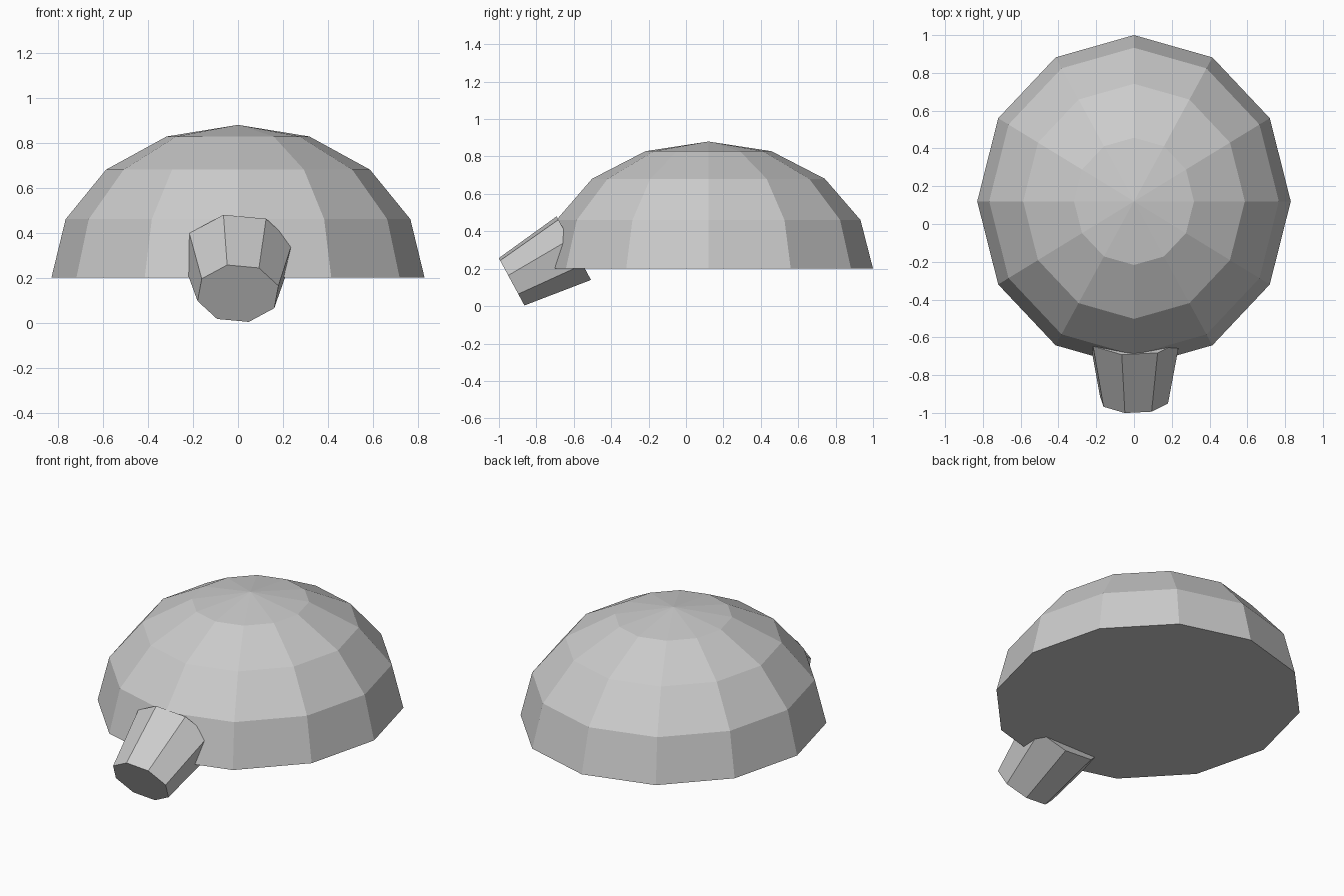
import bpy
import bmesh
from math import radians
from mathutils import Matrix

cube = bpy.data.objects.get("Cube")
if cube:
    bpy.data.objects.remove(cube, do_unlink=True)

# Single plain grey for the whole model
grey = bpy.data.materials.new("plain_grey")
grey.use_nodes = True
GREY = (0.6, 0.6, 0.6, 1)
grey.diffuse_color = GREY
grey.node_tree.nodes["Principled BSDF"].inputs["Base Color"].default_value = GREY


def finish(bm, name):
    """Turn a bmesh into a flat-shaded grey object."""
    bmesh.ops.recalc_face_normals(bm, faces=bm.faces)
    mesh = bpy.data.meshes.new(name)
    bm.to_mesh(mesh)
    bm.free()
    mesh.materials.append(grey)
    obj = bpy.data.objects.new(name, mesh)
    bpy.context.collection.objects.link(obj)
    return obj


# Dome body: upper half of a faceted sphere, closed underneath
bm = bmesh.new()
bmesh.ops.create_uvsphere(bm, u_segments=12, v_segments=8, radius=1)
lower = [v for v in bm.verts if v.co.z < -0.01]
bmesh.ops.delete(bm, geom=lower, context='VERTS')
bmesh.ops.holes_fill(bm, edges=[e for e in bm.edges if e.is_boundary], sides=0)
bm.transform(Matrix.Translation((0, 0.12, 0.2)) @ Matrix.Diagonal((0.83, 0.88, 0.68, 1)))
finish(bm, "dome_body")

# Snout: tapered, slightly wide eight-sided stub tilted down at the front
bm = bmesh.new()
bmesh.ops.create_cone(bm, cap_ends=True, segments=8, radius1=0.2, radius2=0.149, depth=0.378)
bm.transform(Matrix.Translation((0, -0.766, 0.22))
             @ Matrix.Rotation(radians(118.4), 4, 'X')
             @ Matrix.Diagonal((1.25, 1, 1, 1))
             @ Matrix.Rotation(radians(15), 4, 'Z'))
finish(bm, "snout")
